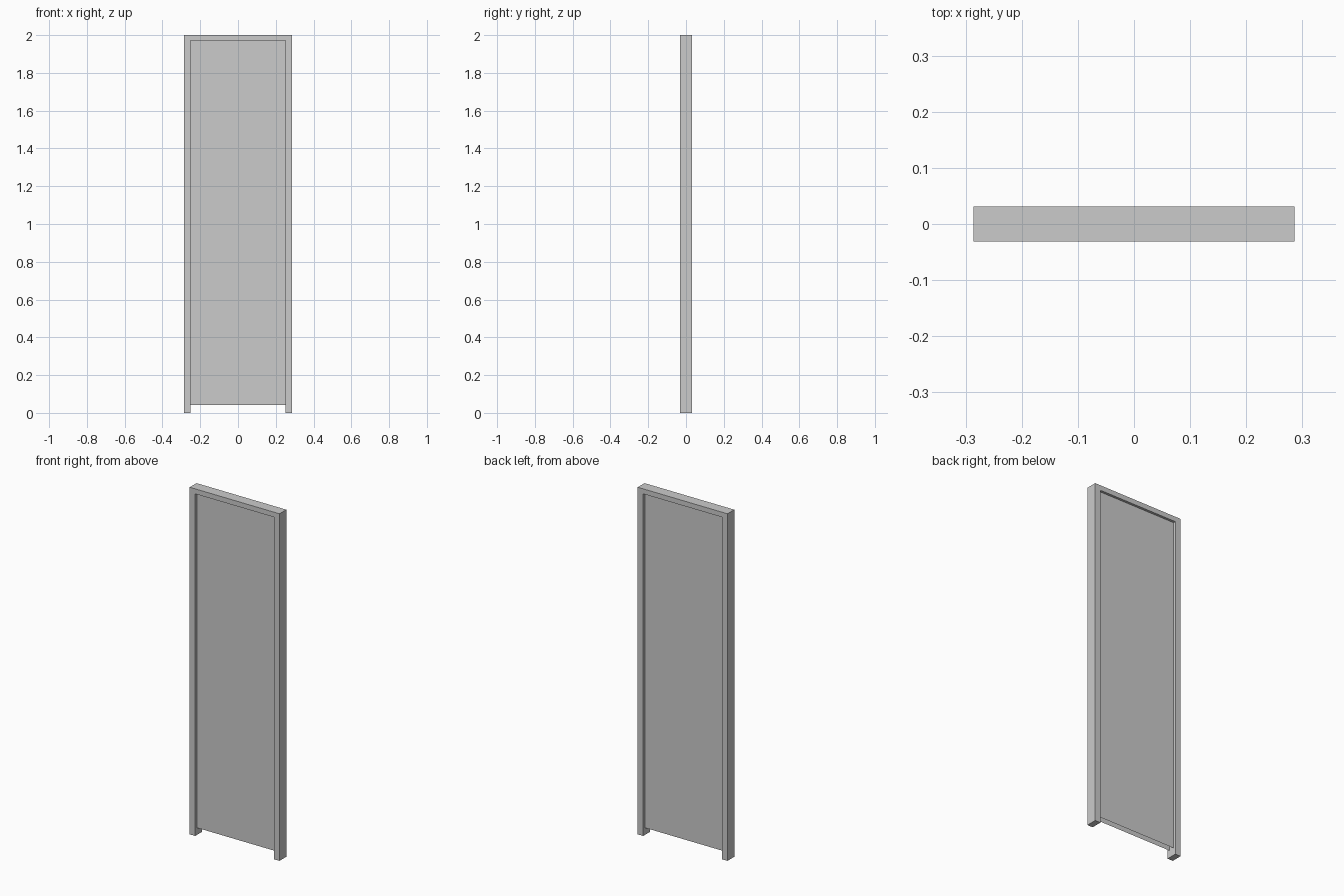
import bpy, bmesh

if "Cube" in bpy.data.objects:
    bpy.data.objects.remove(bpy.data.objects["Cube"])

W, IN, D, H, TOP, BOT = 0.286, 0.251, 0.031, 2.0, 1.971, 0.042
FACE = 0.017  # door leaf faces sit at +/- this depth


def add_object(name, bm):
    mesh = bpy.data.meshes.new(name)
    bm.to_mesh(mesh)
    bm.free()
    obj = bpy.data.objects.new(name, mesh)
    bpy.context.collection.objects.link(obj)
    return obj


# Door frame: two jambs and a head, extruded from one profile
bm = bmesh.new()
profile = [(-W, 0), (-IN, 0), (-IN, TOP), (IN, TOP),
           (IN, 0), (W, 0), (W, H), (-W, H)]
face = bm.faces.new([bm.verts.new((x, -D, z)) for x, z in profile])
ext = bmesh.ops.extrude_face_region(bm, geom=[face], use_keep_orig=True)
verts = [g for g in ext["geom"] if isinstance(g, bmesh.types.BMVert)]
bmesh.ops.translate(bm, verts=verts, vec=(0, 2 * D, 0))
bmesh.ops.recalc_face_normals(bm, faces=bm.faces)
add_object("door_frame", bm)

# Door leaf: front and back skins, open along the bottom edge
bm = bmesh.new()
for s in (-1, 1):
    corners = [(s * IN, BOT), (s * IN, TOP), (-s * IN, TOP), (-s * IN, BOT)]
    bm.faces.new([bm.verts.new((x, s * FACE, z)) for x, z in corners])
bm.normal_update()
for f in bm.faces:
    if f.normal.y * f.verts[0].co.y < 0:
        f.normal_flip()
add_object("door_leaf", bm)
